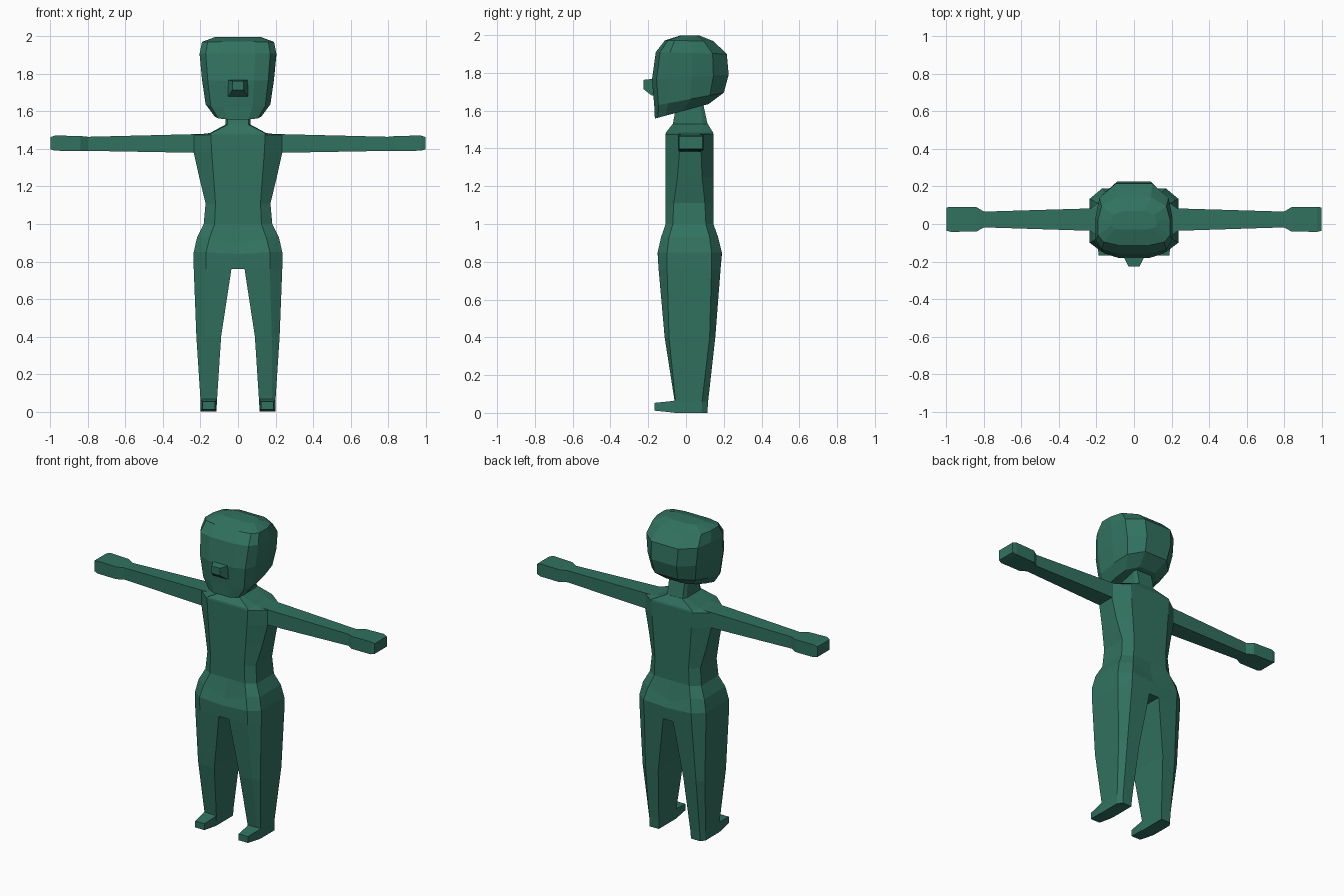
import bpy, bmesh

green = bpy.data.materials.new("deep_green")
green.diffuse_color = (0.031, 0.168, 0.115, 1)


def loft(name, rings, cap_start=True, cap_end=True):
    """Skin a list of equal-length point rings into a flat-shaded object."""
    bm = bmesh.new()
    vs = [[bm.verts.new(p) for p in r] for r in rings]
    n = len(vs[0])
    for a, b in zip(vs, vs[1:]):
        for i in range(n):
            j = (i + 1) % n
            bm.faces.new((a[i], a[j], b[j], b[i]))
    if cap_start:
        bm.faces.new(vs[0][::-1])
    if cap_end:
        bm.faces.new(vs[-1])
    bmesh.ops.recalc_face_normals(bm, faces=bm.faces)
    me = bpy.data.meshes.new(name)
    bm.to_mesh(me)
    bm.free()
    me.materials.append(green)
    ob = bpy.data.objects.new(name, me)
    bpy.context.collection.objects.link(ob)
    return ob


def mirror_x(ob):
    ob.modifiers.new("mirror", 'MIRROR').use_axis[0] = True


def body_ring(z, xf, xs, yf, p0, p1, yb, dip=0):
    """Chamfered section; dip lowers the middle points."""
    return [(0, yf, z - dip), (xf, yf, z), (xs, p0, z), (xs, p1, z), (xf, yb, z),
            (0, yb, z - dip), (-xf, yb, z), (-xs, p1, z), (-xs, p0, z), (-xf, yf, z)]


# Torso, shoulders and hips
loft("torso", [body_ring(*r) for r in (
    (0.76, 0.17, 0.236, -0.145, -0.10, 0.135, 0.183),
    (0.85, 0.17, 0.236, -0.15, -0.10, 0.135, 0.19, 0.01),
    (0.93, 0.15, 0.218, -0.132, -0.09, 0.125, 0.17, 0.055),
    (1.00, 0.125, 0.183, -0.108, -0.07, 0.105, 0.145),
    (1.11, 0.12, 0.173, -0.108, -0.065, 0.10, 0.145),
    (1.25, 0.13, 0.207, -0.108, -0.045, 0.085, 0.145),
    (1.38, 0.14, 0.236, -0.108, -0.035, 0.08, 0.145),
    (1.475, 0.145, 0.236, -0.108, -0.035, 0.08, 0.145),
    (1.485, 0.145, 0.15, -0.106, -0.035, 0.08, 0.143),
    (1.53, 0.055, 0.067, -0.07, -0.05, 0.09, 0.115),
)])

# Neck
loft("neck", [body_ring(*r) for r in (
    (1.525, 0.055, 0.067, -0.07, -0.05, 0.09, 0.115),
    (1.64, 0.055, 0.065, -0.05, -0.035, 0.075, 0.09),
)])

# Legs: square on the inside, chamfered on the outside
leg_rings = []
for z, xi, xf, xo, yf, p0, p1, yb in (
        (0.76, 0.035, 0.17, 0.236, -0.145, -0.10, 0.135, 0.183),
        (0.40, 0.09, 0.18, 0.222, -0.113, -0.09, 0.125, 0.155),
        (0.06, 0.112, 0.18, 0.2, -0.06, -0.055, 0.085, 0.117),
        (0.0, 0.115, 0.18, 0.2, -0.06, -0.055, 0.085, 0.113)):
    leg_rings.append([(xi, yf, z), (xf, yf, z), (xo, p0, z),
                      (xo, p1, z), (xf, yb, z), (xi, yb, z)])
mirror_x(loft("leg", leg_rings, cap_start=False))


def box_ring_y(y, x0, x1, z0, z1):
    return [(x0, y, z0), (x1, y, z0), (x1, y, z1), (x0, y, z1)]


# Feet
mirror_x(loft("foot", [box_ring_y(*r) for r in (
    (-0.04, 0.115, 0.2, 0.0, 0.075),
    (-0.07, 0.114, 0.2, 0.002, 0.063),
    (-0.168, 0.122, 0.188, 0.012, 0.053))]))

# Arms with mitten hands
arm_rings = [[(x, y0, z0), (x, y1, z0), (x, y1, z1), (x, y0, z1)]
             for x, y0, y1, z0, z1 in (
    (0.14, -0.037, 0.085, 1.379, 1.482),
    (0.236, -0.036, 0.083, 1.38, 1.479),
    (0.80, -0.018, 0.066, 1.39, 1.465),
    (0.84, -0.04, 0.09, 1.389, 1.469),
    (0.975, -0.042, 0.092, 1.391, 1.472),
    (1.0, -0.036, 0.088, 1.398, 1.464))]
mirror_x(loft("arm", arm_rings))

# Head: rounded block tilted down towards the chin
head_rings = []
for zf, zb, xs, yf, yb in (
        (1.558, 1.635, 0.125, -0.165, 0.12),
        (1.625, 1.695, 0.173, -0.168, 0.20),
        (1.765, 1.79, 0.192, -0.18, 0.226),
        (1.91, 1.90, 0.205, -0.16, 0.216),
        (1.972, 1.968, 0.192, -0.112, 0.145),
        (1.998, 1.998, 0.12, -0.03, 0.07)):
    d = yb - yf
    half = [(0.45, 0.0), (0.84, 0.06), (1.0, 0.2), (1.0, 0.52), (0.9, 0.8), (0.47, 1.0)]
    outline = half + [(-u, v) for u, v in reversed(half)]
    head_rings.append([(u * xs, yf + v * d, zf + (zb - zf) * v) for u, v in outline])
loft("head", head_rings)

# Nose
loft("nose", [box_ring_y(*r) for r in (
    (-0.15, -0.06, 0.06, 1.675, 1.77),
    (-0.185, -0.05, 0.05, 1.682, 1.767),
    (-0.226, -0.03, 0.03, 1.715, 1.763))])
